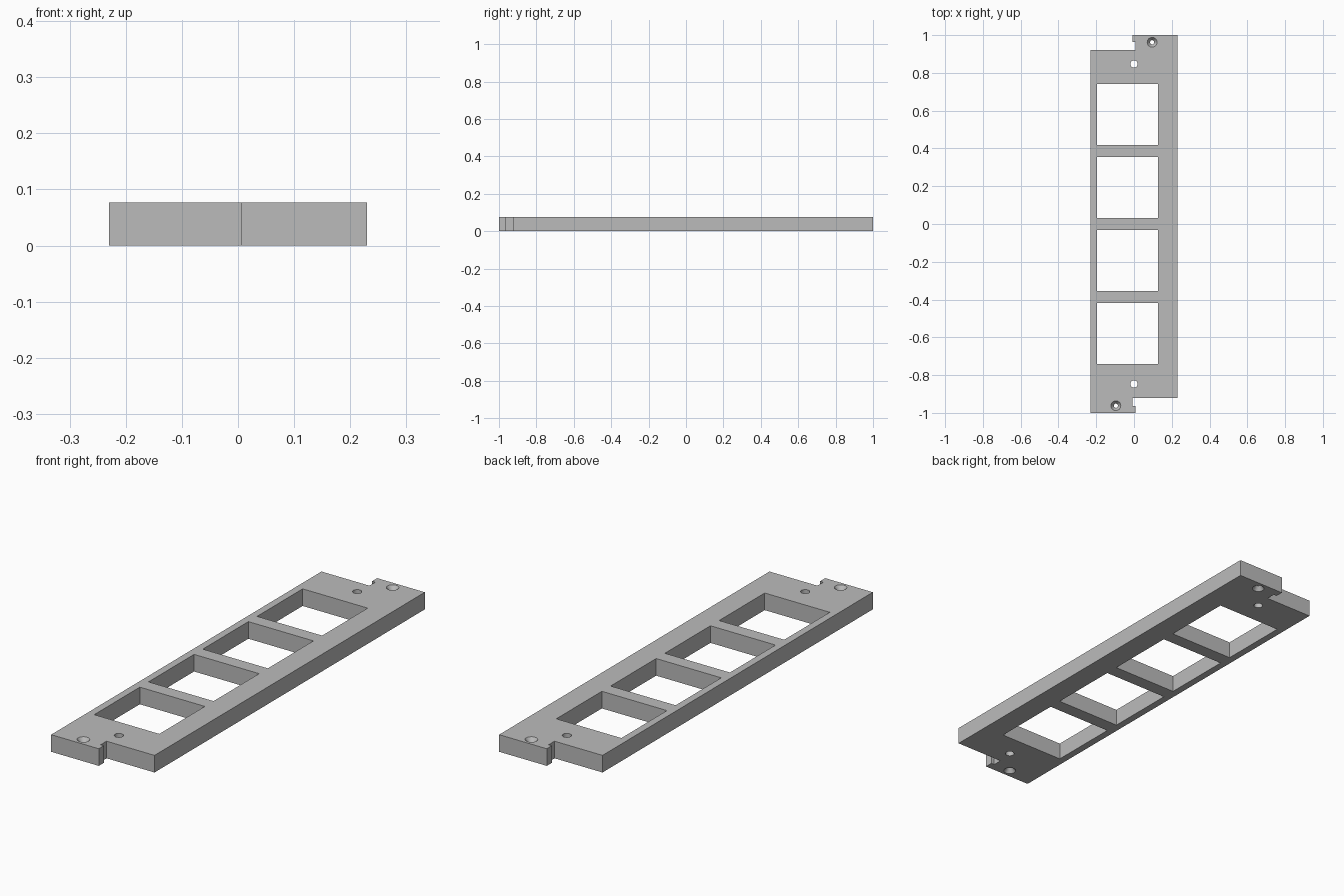
import bpy, bmesh, math

if "Cube" in bpy.data.objects:
    bpy.data.objects.remove(bpy.data.objects["Cube"])

H = 0.077  # plate thickness

grey = bpy.data.materials.new("plain grey")
grey.diffuse_color = (0.5, 0.5, 0.5, 1)
grey.use_nodes = True
grey.node_tree.nodes["Principled BSDF"].inputs["Base Color"].default_value = grey.diffuse_color


def prism(name, pts, z0, z1):
    """Extrude a flat outline from z0 to z1."""
    bm = bmesh.new()
    face = bm.faces.new([bm.verts.new((x, y, z0)) for x, y in pts])
    top = bmesh.ops.extrude_face_region(bm, geom=[face])["geom"]
    for v in top:
        if isinstance(v, bmesh.types.BMVert):
            v.co.z = z1
    bmesh.ops.recalc_face_normals(bm, faces=bm.faces)
    return finish(name, bm)


def turned(name, x, y, profile, n=32):
    """Closed solid of revolution from (radius, z) pairs."""
    bm = bmesh.new()
    rings = [[bm.verts.new((x + r * math.cos(2 * math.pi * i / n),
                            y + r * math.sin(2 * math.pi * i / n), z))
              for i in range(n)] for r, z in profile]
    for a, b in zip(rings, rings[1:]):
        for i in range(n):
            j = (i + 1) % n
            bm.faces.new((a[i], a[j], b[j], b[i]))
    bm.faces.new(rings[0])
    bm.faces.new(rings[-1])
    bmesh.ops.recalc_face_normals(bm, faces=bm.faces)
    return finish(name, bm)


def finish(name, bm):
    mesh = bpy.data.meshes.new(name)
    bm.to_mesh(mesh)
    bm.free()
    mesh.materials.append(grey)
    ob = bpy.data.objects.new(name, mesh)
    bpy.context.collection.objects.link(ob)
    return ob


# Plate outline: one end with its hooked half-lap tab, repeated turned by 180 degrees
end = [(-0.23, -1), (0.007, -1), (0.007, -0.964), (-0.009, -0.964),
       (-0.009, -0.922), (0.23, -0.922)]
plate = prism("frame_plate", end + [(-x, -y) for x, y in end], 0, H)

cutters = []
# Four square windows
for i in range(4):
    y = (i - 1.5) * 0.386
    x0, x1, h = -0.197, 0.127, 0.162
    cutters.append(prism("window_cutter", [(x0, y - h), (x1, y - h), (x1, y + h), (x0, y + h)],
                         -0.1, H + 0.1))
# Straight pin holes and countersunk screw holes at both ends
for s in (-1, 1):
    cutters.append(turned("pin_hole_cutter", 0, s * 0.847, [(0.019, -0.1), (0.019, H + 0.1)]))
    cutters.append(turned("screw_hole_cutter", s * 0.096, s * 0.962,
                          [(0.026, -0.01), (0.026, 0), (0.011, 0.02), (0.011, H - 0.02),
                           (0.026, H), (0.026, H + 0.01)]))

for c in cutters:
    c.hide_render = True
    c.hide_set(True)
    m = plate.modifiers.new(c.name, "BOOLEAN")
    m.operation = "DIFFERENCE"
    m.solver = "EXACT"
    m.object = c

# Bake the cuts, then smooth only the round holes
bpy.context.view_layer.objects.active = plate
plate.select_set(True)
for m in list(plate.modifiers):
    bpy.ops.object.modifier_apply(modifier=m.name)
for c in cutters:
    bpy.data.objects.remove(c)
bpy.ops.object.shade_smooth_by_angle(angle=math.radians(30))
